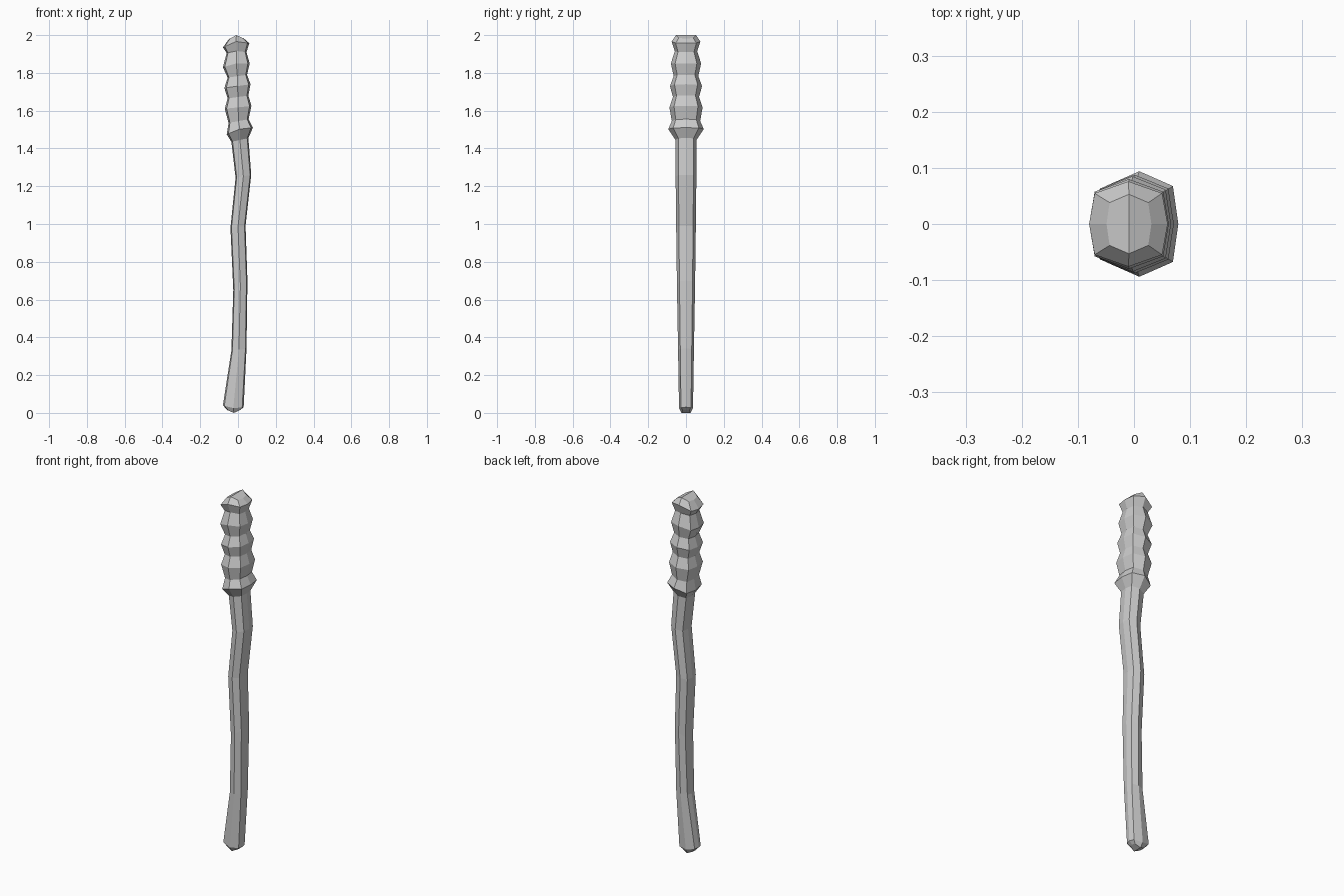
import bpy
import bmesh

# Remove the default cube only
default = bpy.data.objects.get("Cube")
if default:
    bpy.data.objects.remove(default, do_unlink=True)


def make_material(name, colour):
    material = bpy.data.materials.new(name)
    material.use_nodes = True
    material.diffuse_color = colour
    shader = material.node_tree.nodes["Principled BSDF"]
    shader.inputs["Base Color"].default_value = colour
    return material


def ring(bm, left, right, depth, low, high, crown=0.0):
    """Eight-sided tilted ring; crown lifts the front and back ridges."""
    centre, half = (left + right) / 2, (right - left) / 2
    corner_x, corner_y = 0.86, 0.72
    outline = [(1, 0), (corner_x, corner_y), (0, 1), (-corner_x, corner_y),
               (-1, 0), (-corner_x, -corner_y), (0, -1), (corner_x, -corner_y)]
    verts = []
    for u, v in outline:
        height = low + (high - low) * (u + 1) / 2 + crown * (1 - abs(u))
        verts.append(bm.verts.new((centre + half * u, depth * v, height)))
    return verts


def close_end(bm, loop, flip):
    """Two facets meeting along the ridge from front to back."""
    right_half = [loop[6], loop[7], loop[0], loop[1], loop[2]]
    left_half = loop[2:7]
    for facet in (right_half, left_half):
        bm.faces.new(facet[::-1] if flip else facet)


def loft(name, sections, material):
    """Bridge the rings from bottom to top and cap both ends."""
    bm = bmesh.new()
    loops = [ring(bm, *section) for section in sections]
    for lower, upper in zip(loops, loops[1:]):
        for i in range(len(lower)):
            j = (i + 1) % len(lower)
            bm.faces.new((lower[i], lower[j], upper[j], upper[i]))
    close_end(bm, loops[0], True)
    close_end(bm, loops[-1], False)
    bmesh.ops.recalc_face_normals(bm, faces=bm.faces)
    mesh = bpy.data.meshes.new(name)
    bm.to_mesh(mesh)
    bm.free()
    mesh.materials.append(material)
    obj = bpy.data.objects.new(name, mesh)
    bpy.context.collection.objects.link(obj)
    return obj


# Sections: left x, right x, half depth, height at left, height at right, crown

# Crooked shaft with a blunt foot
shaft = [
    (-.055, .012, .024, .014, .016, -.015),
    (-.08, .03, .037, .04, .03, -.01),
    (-.035, .045, .042, .33, .34),
    (-.025, .05, .048, .65, .7),
    (-.04, .04, .052, .98, .99),
    (-.013, .07, .055, 1.245, 1.26),
    (-.035, .055, .056, 1.435, 1.455),
]

# Ribbed grip: a collar, then alternating necks and bulges, then the pommel
grip = [
    (-.06, .079, .094, 1.475, 1.51, .01),
    (-.05, .056, .075, 1.535, 1.555),
    (-.07, .071, .088, 1.61, 1.625),
    (-.055, .055, .069, 1.665, 1.68),
    (-.072, .066, .085, 1.72, 1.74),
    (-.055, .048, .065, 1.775, 1.79),
    (-.08, .062, .08, 1.83, 1.85, .01),
    (-.06, .045, .059, 1.905, 1.91, .008),
    (-.08, .06, .076, 1.935, 1.957, .02),
    (-.049, .031, .053, 1.978, 1.982, .02),
]

grey = make_material("plain grey", (0.6, 0.6, 0.6, 1))
loft("ribbed_staff", shaft + grip, grey)
